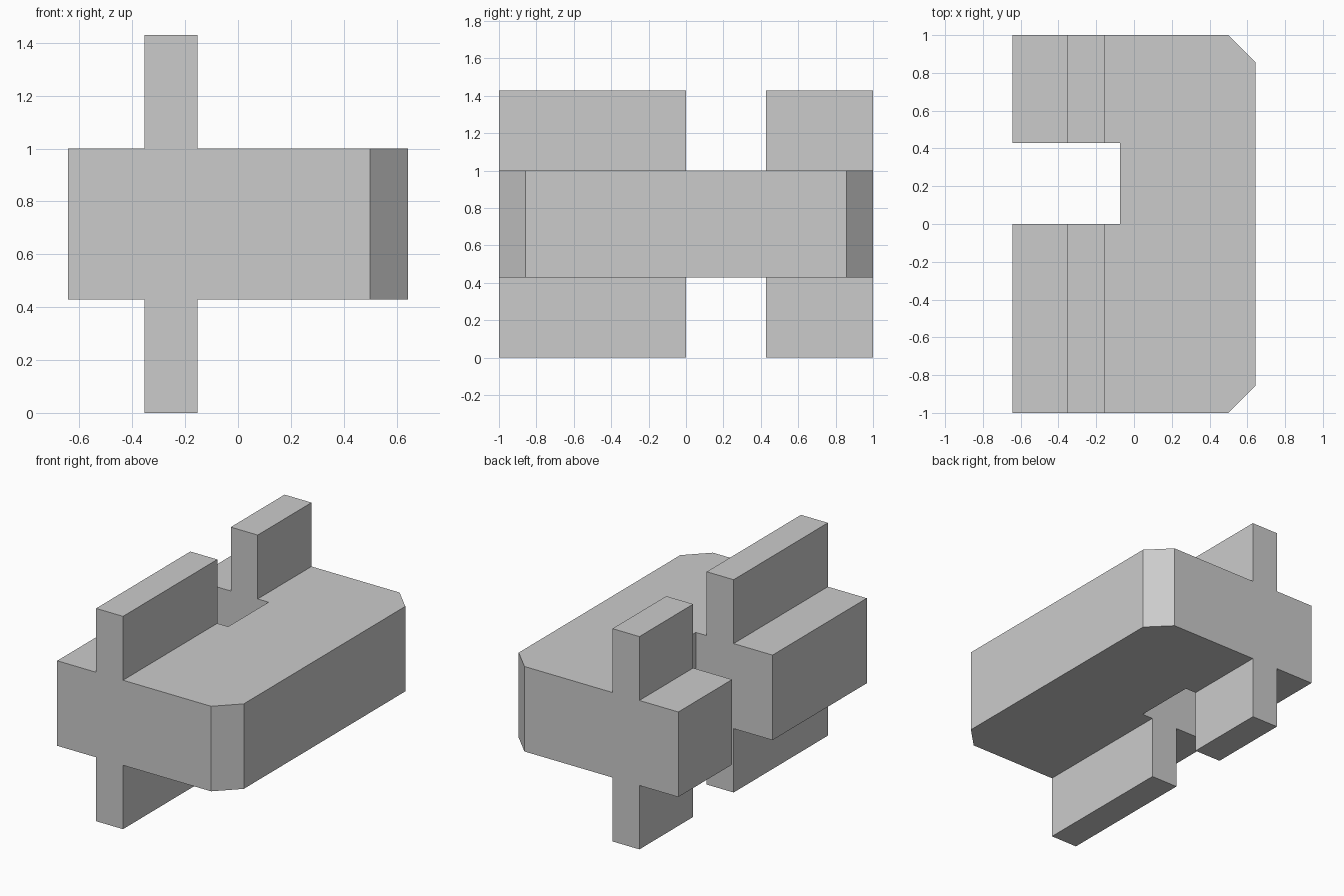
import bpy
import bmesh

default = bpy.data.objects.get("Cube")
if default:
    bpy.data.objects.remove(default, do_unlink=True)

GREY = (0.6, 0.6, 0.6, 1)
grey = bpy.data.materials.new("plain grey")
grey.use_nodes = True
grey.diffuse_color = GREY
grey.node_tree.nodes["Principled BSDF"].inputs["Base Color"].default_value = GREY

LEFT, RIGHT = -0.643, 0.643
FIN_A, FIN_B = -0.354, -0.154
LOW, HIGH, TOP = 0.429, 1.0, 1.429


def extrude_profile(name, profile, y0, y1, chamfer=0):
    """Extrude an x-z outline along y, optionally cutting its right-hand corners."""
    bm = bmesh.new()
    face = bm.faces.new([bm.verts.new((x, y0, z)) for x, z in profile])
    moved = bmesh.ops.extrude_face_region(bm, geom=[face])["geom"]
    verts = [v for v in moved if isinstance(v, bmesh.types.BMVert)]
    bmesh.ops.translate(bm, verts=verts, vec=(0, y1 - y0, 0))
    if chamfer:
        corners = [e for e in bm.edges
                   if all(abs(v.co.x - RIGHT) < 1e-4 for v in e.verts)
                   and abs(e.verts[0].co.y - e.verts[1].co.y) < 1e-4]
        bmesh.ops.bevel(bm, geom=corners, offset=chamfer, segments=1, affect='EDGES')
    bmesh.ops.recalc_face_normals(bm, faces=bm.faces)
    mesh = bpy.data.meshes.new(name)
    bm.to_mesh(mesh)
    bm.free()
    mesh.materials.append(grey)
    obj = bpy.data.objects.new(name, mesh)
    bpy.context.collection.objects.link(obj)
    return obj


# Slab with a fin above and below, drawn as one cross-shaped section
cross = [(LEFT, LOW), (FIN_A, LOW), (FIN_A, 0), (FIN_B, 0), (FIN_B, LOW), (RIGHT, LOW),
         (RIGHT, HIGH), (FIN_B, HIGH), (FIN_B, TOP), (FIN_A, TOP), (FIN_A, HIGH), (LEFT, HIGH)]
body = extrude_profile("finned_block", cross, -1, 1, chamfer=0.143)

# Slot through the finned side
slot = [(-1, -0.5), (-0.073, -0.5), (-0.073, 2), (-1, 2)]
cutter = extrude_profile("slot_cutter", slot, 0, 0.429)
cutter.hide_render = True
cutter.hide_set(True)
cut = body.modifiers.new("slot", 'BOOLEAN')
cut.operation = 'DIFFERENCE'
cut.solver = 'EXACT'
cut.object = cutter
